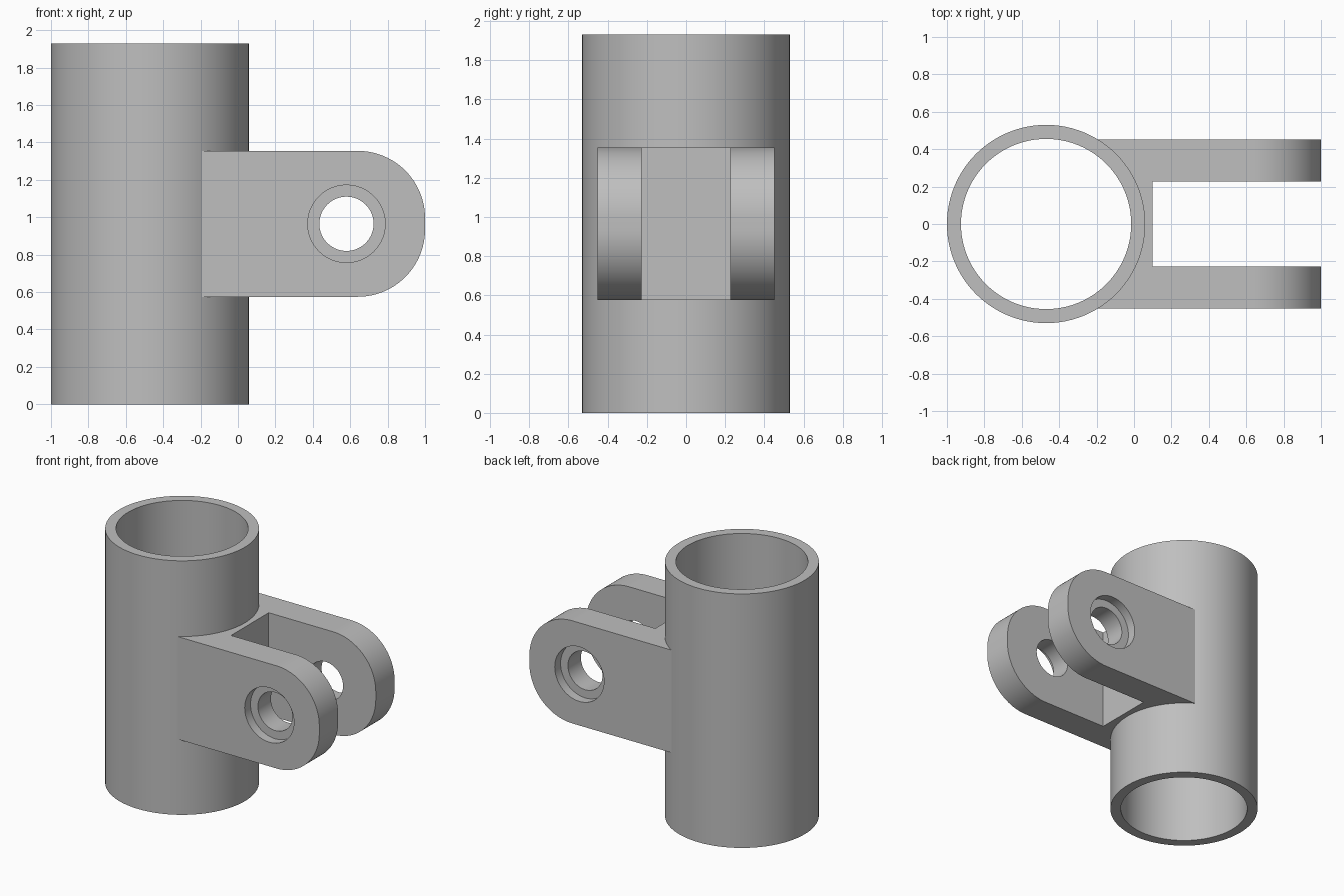
import bpy, bmesh, math
from mathutils import Matrix

if "Cube" in bpy.data.objects:
    bpy.data.objects.remove(bpy.data.objects["Cube"], do_unlink=True)

HEIGHT, MID = 1.93, 0.965
TUBE_X, TUBE_R, BORE_R = -0.47, 0.53, 0.455
HALF_W, SLOT_W, HALF_H = 0.452, 0.226, 0.39
PIN_X, PIN_R, RECESS_R, RECESS_DEPTH = 0.58, 0.145, 0.207, 0.07
TIP_R = 0.36

grey = bpy.data.materials.new("plain grey")
grey.use_nodes = True
colour = (0.52, 0.52, 0.52, 1)
grey.diffuse_color = colour
grey.node_tree.nodes["Principled BSDF"].inputs["Base Color"].default_value = colour


def make_object(name, bm):
    bmesh.ops.recalc_face_normals(bm, faces=bm.faces)
    mesh = bpy.data.meshes.new(name)
    bm.to_mesh(mesh)
    bm.free()
    mesh.materials.append(grey)
    obj = bpy.data.objects.new(name, mesh)
    bpy.context.collection.objects.link(obj)
    return obj


def prism(name, outline, direction):
    """Extrude a closed outline of 3D points along a vector."""
    bm = bmesh.new()
    face = bm.faces.new([bm.verts.new(p) for p in outline])
    made = bmesh.ops.extrude_face_region(bm, geom=[face])["geom"]
    verts = [g for g in made if isinstance(g, bmesh.types.BMVert)]
    bmesh.ops.translate(bm, verts=verts, vec=direction)
    return make_object(name, bm)


def cylinder(name, centre, radius, depth, along_y=False):
    bm = bmesh.new()
    turn = Matrix.Rotation(math.pi / 2, 4, "X") if along_y else Matrix()
    bmesh.ops.create_cone(bm, cap_ends=True, segments=96, radius1=radius, radius2=radius,
                          depth=depth, matrix=Matrix.Translation(centre) @ turn)
    return make_object(name, bm)


def activate(obj):
    bpy.ops.object.select_all(action="DESELECT")
    obj.select_set(True)
    bpy.context.view_layer.objects.active = obj


def cut(obj, cutter):
    cutter.hide_render = True
    activate(obj)
    mod = obj.modifiers.new("cut", "BOOLEAN")
    mod.operation, mod.solver, mod.object = "DIFFERENCE", "EXACT", cutter
    bpy.ops.object.modifier_apply(modifier=mod.name)
    bpy.data.objects.remove(cutter, do_unlink=True)


# Open tube
tube = cylinder("tube", (TUBE_X, 0, MID), TUBE_R, HEIGHT)
cut(tube, cylinder("tube_bore", (TUBE_X, 0, MID), BORE_R, HEIGHT + 0.2))

# Fork bracket: side profile with rounded tip corners
profile = [(-0.3, -HALF_W, MID - HALF_H)]
for sign, start in ((-1, -90), (1, 0)):
    for i in range(25):
        a = math.radians(start + 90 * i / 24)
        profile.append((1 - TIP_R + TIP_R * math.cos(a), -HALF_W,
                        MID + sign * (HALF_H - TIP_R) + TIP_R * math.sin(a)))
profile.append((-0.3, -HALF_W, MID + HALF_H))
fork = prism("fork_bracket", profile, (0, 2 * HALF_W, 0))

# Seat against the tube, and the slot between the two arms
cut(fork, cylinder("tube_seat", (TUBE_X, 0, MID), 0.5, HEIGHT))
slot = [(0.1, -SLOT_W, 0.4), (1.2, -SLOT_W, 0.4), (1.2, SLOT_W, 0.4), (0.1, SLOT_W, 0.4)]
cut(fork, prism("slot", slot, (0, 0, 1.2)))

# Pin hole through both arms, with a shallow recess on each outer face
cut(fork, cylinder("pin_hole", (PIN_X, 0, MID), PIN_R, 1.2, True))
for side in (-1, 1):
    y = side * (HALF_W - RECESS_DEPTH + 0.1)
    cut(fork, cylinder("pin_recess", (PIN_X, y, MID), RECESS_R, 0.2, True))

for part in (tube, fork):
    activate(part)
    bpy.ops.object.shade_smooth_by_angle(angle=math.radians(30))
